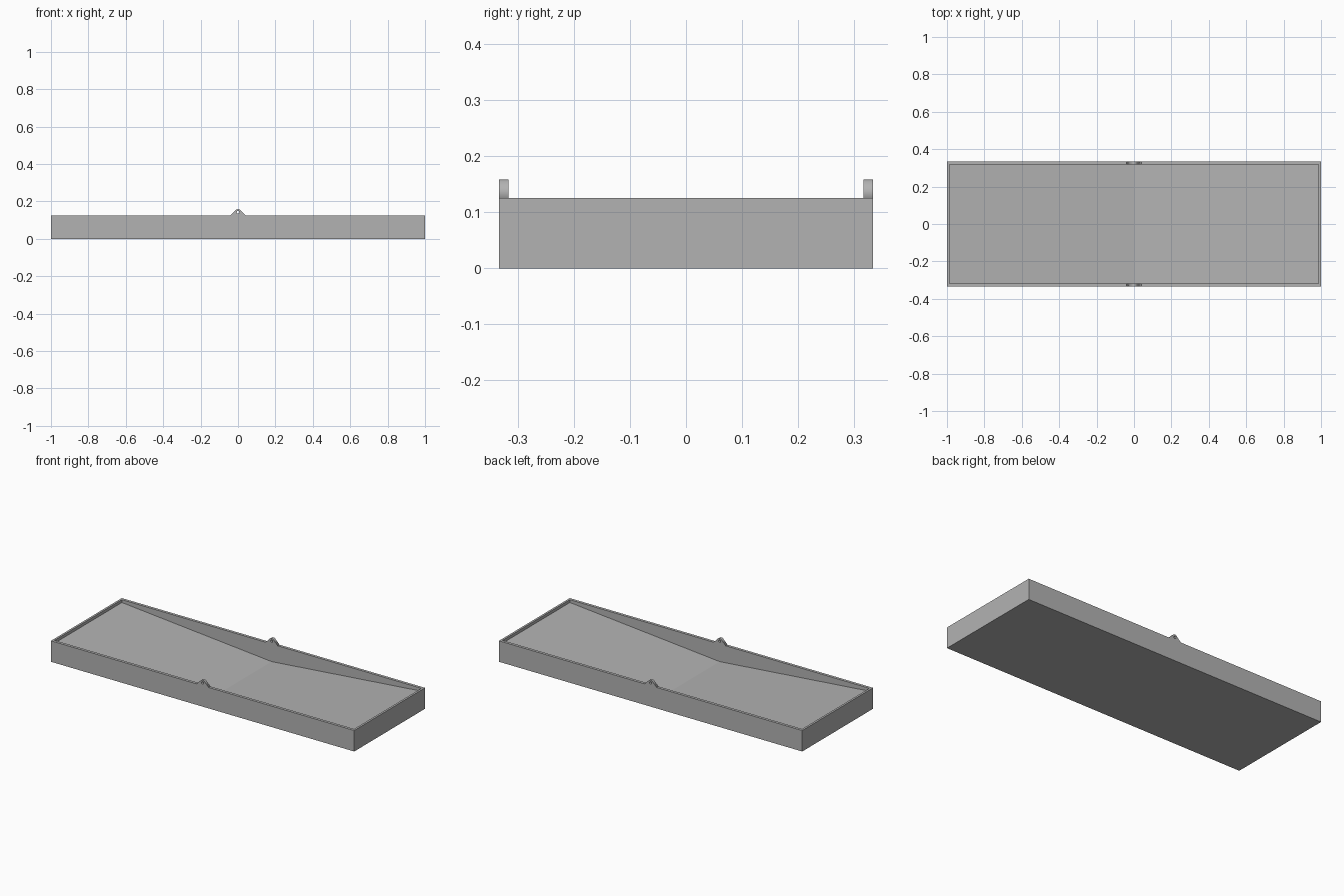
import bpy, bmesh
from math import cos, sin, pi
from mathutils import Matrix

cube = bpy.data.objects.get("Cube")
if cube:
    bpy.data.objects.remove(cube, do_unlink=True)

LENGTH, WIDTH, HEIGHT = 2.0, 0.667, 0.125
WALL, END_WALL = 0.0167, 0.0125
FLOOR_MID, FLOOR_END = 0.02, 0.108
LUG_R, HOLE_R = 0.0167, 0.007

grey = bpy.data.materials.new("light grey")
grey.use_nodes = True
colour = (0.45, 0.45, 0.45, 1)
grey.diffuse_color = colour
grey.node_tree.nodes["Principled BSDF"].inputs["Base Color"].default_value = colour


def add_object(name, mesh):
    obj = bpy.data.objects.new(name, mesh)
    bpy.context.collection.objects.link(obj)
    mesh.materials.clear()
    mesh.materials.append(grey)
    return obj


def prism(name, outline, depth):
    """Extrude an (x, z) outline along y, centred on y = 0."""
    bm = bmesh.new()
    face = bm.faces.new([bm.verts.new((x, -depth / 2, z)) for x, z in outline])
    out = bmesh.ops.extrude_face_region(bm, geom=[face])["geom"]
    verts = [v for v in out if isinstance(v, bmesh.types.BMVert)]
    bmesh.ops.translate(bm, verts=verts, vec=(0, depth, 0))
    bmesh.ops.recalc_face_normals(bm, faces=bm.faces)
    mesh = bpy.data.meshes.new(name)
    bm.to_mesh(mesh)
    bm.free()
    return add_object(name, mesh)


# Tray body with a shallow V-shaped floor cut into it
hx, ix = LENGTH / 2, LENGTH / 2 - END_WALL
tray = prism("tray", [(-hx, 0), (hx, 0), (hx, HEIGHT), (-hx, HEIGHT)], WIDTH)
cutter = prism("floor_cutter", [(-ix, FLOOR_END), (0, FLOOR_MID), (ix, FLOOR_END),
                                (ix, HEIGHT + 0.1), (-ix, HEIGHT + 0.1)],
               WIDTH - 2 * WALL)
cutter.hide_render = True
cut = tray.modifiers.new("hollow", 'BOOLEAN')
cut.operation = 'DIFFERENCE'
cut.solver = 'EXACT'
cut.object = cutter
bpy.context.view_layer.update()
hollow = bpy.data.meshes.new_from_object(
    tray.evaluated_get(bpy.context.evaluated_depsgraph_get()))
tray.modifiers.clear()
tray.data = hollow
bpy.data.objects.remove(cutter, do_unlink=True)


# Pivot lugs: round top with 45 degree flanks and a through hole
def arc(radius, start, end, count):
    angles = [start + (end - start) * i / count for i in range(count + 1)]
    return [(radius * cos(a), LUG_R + radius * sin(a)) for a in angles]


def add_spline(curve, points):
    spline = curve.splines.new('POLY')
    spline.points.add(len(points) - 1)
    for point, (x, z) in zip(spline.points, points):
        point.co = (x, z, 0, 1)
    spline.use_cyclic_u = True


shape = bpy.data.curves.new("lug_shape", 'CURVE')
shape.dimensions = '2D'
shape.fill_mode = 'BOTH'
shape.extrude = WALL / 2
foot = LUG_R * (1 + 2 ** 0.5)
add_spline(shape, [(-foot, 0), (foot, 0)] + arc(LUG_R, pi / 4, 3 * pi / 4, 10))
add_spline(shape, arc(HOLE_R, 0, 2 * pi, 20)[:-1])
helper = bpy.data.objects.new("lug_helper", shape)
bpy.context.collection.objects.link(helper)
bpy.context.view_layer.update()
lug_mesh = bpy.data.meshes.new_from_object(
    helper.evaluated_get(bpy.context.evaluated_depsgraph_get()))
bpy.data.objects.remove(helper, do_unlink=True)
lug_mesh.transform(Matrix.Rotation(pi / 2, 4, 'X'))

for name, side in (("front_lug", -1), ("back_lug", 1)):
    lug = add_object(name, lug_mesh.copy())
    lug.location = (0, side * (WIDTH - WALL) / 2, HEIGHT)
